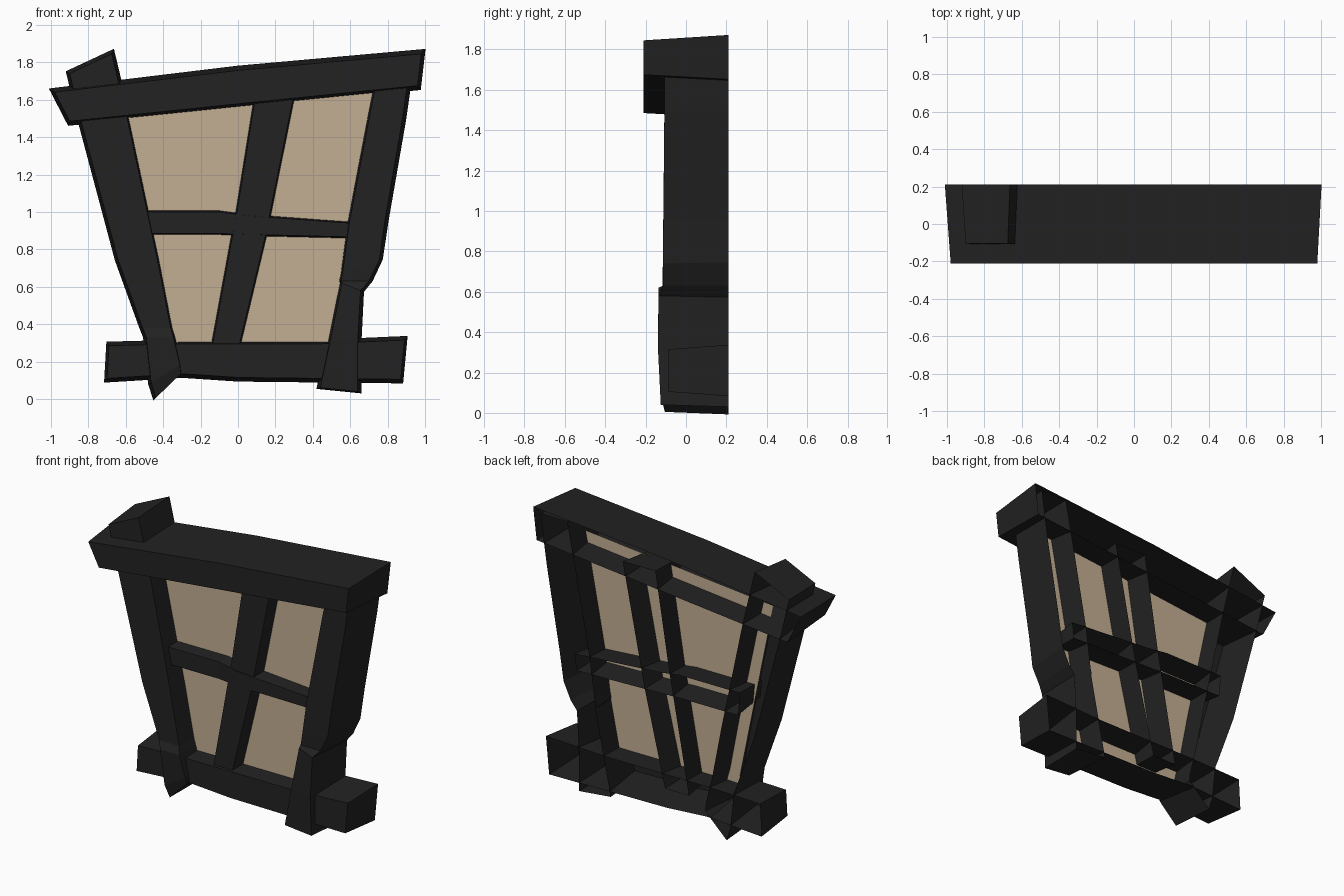
import bpy, bmesh
from mathutils import Vector

BACK = 0.21   # all timbers end on this plane and are open at the back


def material(name, rgb):
    m = bpy.data.materials.new(name)
    m.diffuse_color = (*rgb, 1)
    return m


dark = material("dark timber", (0.016, 0.016, 0.016))
tan = material("tan pane", (0.55, 0.43, 0.29))


def finish(name, bm, mat):
    me = bpy.data.meshes.new(name)
    bm.to_mesh(me)
    bm.free()
    me.materials.append(mat)
    ob = bpy.data.objects.new(name, me)
    bpy.context.collection.objects.link(ob)
    return ob


def beam(name, rows, flare=0.02, start=0.02, end=0.02):
    """Hollow timber without a back. Each row is (x, z, x, z, front y) for its two edges.
    The back outline flares outward by 'flare', and by start/end at the tips."""
    bm = bmesh.new()
    rings = []
    for i, (ax, az, bx, bz, y) in enumerate(rows):
        a, b = Vector((ax, 0, az)), Vector((bx, 0, bz))
        out = (a - b).normalized() * flare
        shift = Vector()
        if i in (0, len(rows) - 1):
            n = rows[1] if i == 0 else rows[-2]
            mid = Vector((n[0] + n[2], 0, n[1] + n[3])) / 2
            shift = ((a + b) / 2 - mid).normalized() * (start if i == 0 else end)
        back, front = Vector((0, BACK, 0)), Vector((0, y, 0))
        rings.append([bm.verts.new(p) for p in
                      (a + out + shift + back, a + front, b + front, b - out + shift + back)])
    fronts = []
    for r, s in zip(rings, rings[1:]):
        for k in range(3):
            f = bm.faces.new((r[k], r[k + 1], s[k + 1], s[k]))
            if k == 1:
                fronts.append(f)
    bm.faces.new(rings[0])
    bm.faces.new(rings[-1])
    bmesh.ops.recalc_face_normals(bm, faces=bm.faces)
    fronts[0].normal_update()
    if fronts[0].normal.y > 0:
        bmesh.ops.reverse_faces(bm, faces=bm.faces)
    return finish(name, bm, dark)


# Lintel across the top, standing furthest forward
beam("top_beam", [(-0.98, 1.64, -0.90, 1.485, -0.21),
                  (0.0, 1.757, 0.02, 1.58, -0.21),
                  (0.98, 1.845, 0.96, 1.675, -0.21)], flare=0.025)

# Sill
beam("bottom_beam", [(-0.69, 0.285, -0.70, 0.11, -0.09),
                     (-0.3, 0.295, -0.3, 0.135, -0.09),
                     (0.0, 0.295, 0.0, 0.115, -0.09),
                     (0.45, 0.295, 0.45, 0.11, -0.09),
                     (0.89, 0.315, 0.87, 0.105, -0.09)], flare=0.022, start=0.015, end=0.015)

# Left post, poking through the lintel and ending in a pointed foot
beam("left_post", [(-0.90, 1.74, -0.675, 1.845, -0.105),
                   (-0.84, 1.49, -0.59, 1.49, -0.107),
                   (-0.64, 0.74, -0.43, 0.74, -0.115),
                   (-0.51, 0.38, -0.36, 0.38, -0.118),
                   (-0.49, 0.33, -0.345, 0.33, -0.138),
                   (-0.465, 0.09, -0.31, 0.18, -0.125),
                   (-0.44, 0.005, -0.305, 0.135, -0.105)], flare=0.018, end=0.0)

# Right post with a notch above its foot
beam("right_post", [(0.765, 1.82, 0.925, 1.82, -0.105),
                    (0.705, 1.52, 0.88, 1.50, -0.107),
                    (0.595, 0.94, 0.785, 0.95, -0.112),
                    (0.56, 0.68, 0.755, 0.74, -0.115),
                    (0.55, 0.63, 0.70, 0.63, -0.113),
                    (0.555, 0.62, 0.655, 0.58, -0.137),
                    (0.495, 0.32, 0.64, 0.30, -0.138),
                    (0.44, 0.06, 0.64, 0.04, -0.125)], flare=0.02, end=0.008)

# Window bars
beam("vertical_bar", [(0.10, 1.66, 0.305, 1.66, -0.07),
                      (-0.005, 1.0, 0.17, 0.99, -0.07),
                      (-0.03, 0.87, 0.145, 0.866, -0.07),
                      (-0.145, 0.24, -0.005, 0.24, -0.07)], flare=0.02)
beam("horizontal_bar", [(-0.53, 1.0, -0.52, 0.885, -0.06),
                        (-0.10, 1.0, -0.10, 0.885, -0.06),
                        (0.05, 0.98, 0.05, 0.88, -0.075),
                        (0.67, 0.935, 0.66, 0.865, -0.06)], flare=0.02)

# Single pane running behind the bars, with its rim inside the hollow timbers
bm = bmesh.new()
bm.faces.new([bm.verts.new((x, 0.03, z)) for x, z in
              ((-0.40, 0.22), (0.55, 0.22), (0.79, 1.72), (-0.68, 1.58))])
finish("window_pane", bm, tan)
